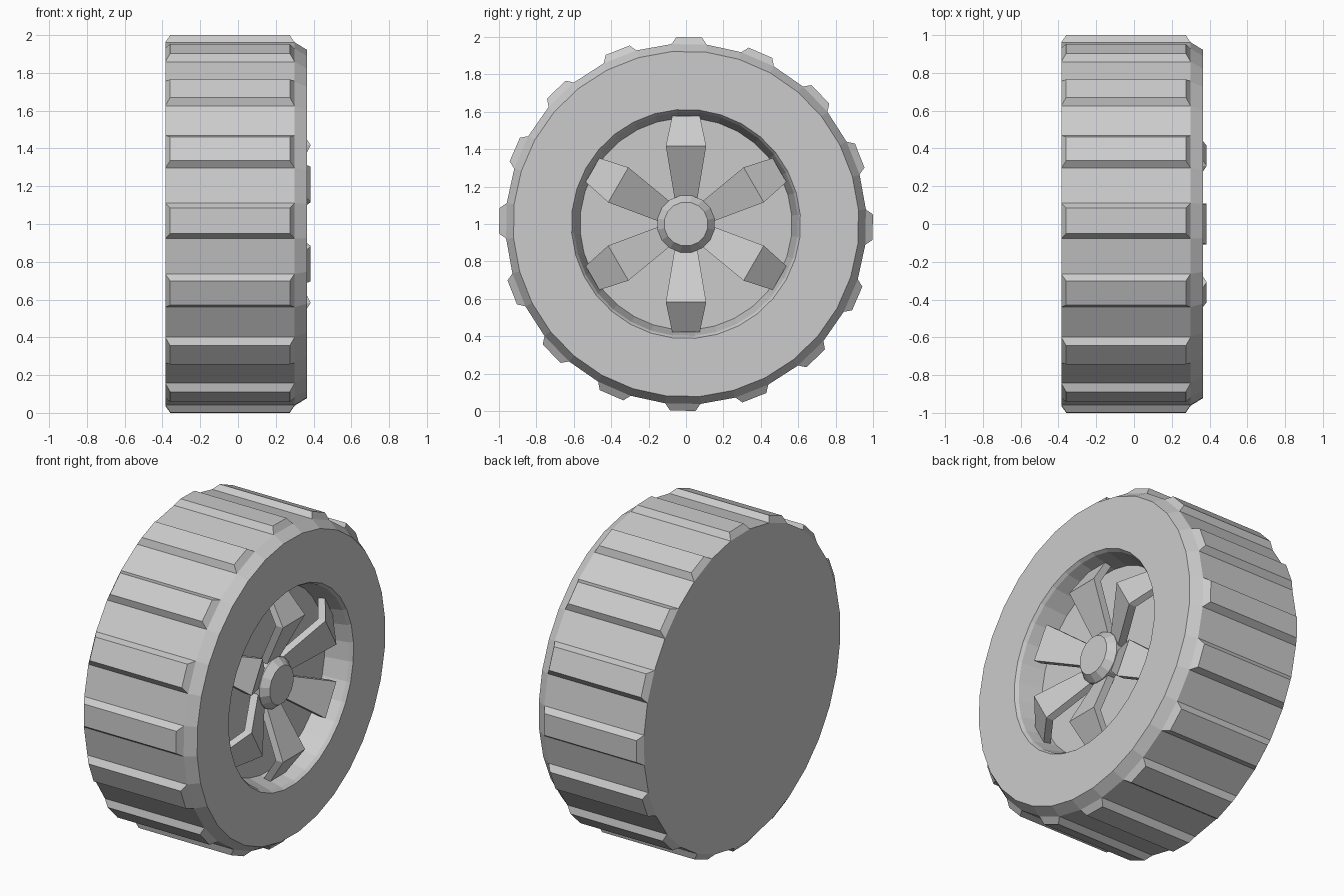
import bpy, bmesh
from math import sin, cos, pi, radians
from mathutils import Matrix

if "Cube" in bpy.data.objects:
    bpy.data.objects.remove(bpy.data.objects["Cube"])

CENTRE_Z = 1.0


def finish(bm, name):
    bmesh.ops.recalc_face_normals(bm, faces=bm.faces)
    mesh = bpy.data.meshes.new(name)
    bm.to_mesh(mesh)
    bm.free()
    obj = bpy.data.objects.new(name, mesh)
    obj.location.z = CENTRE_Z
    bpy.context.collection.objects.link(obj)
    return obj


def lathe(profile, sides, offset):
    """Closed solid turned around x from (x, radius) points; returns bands of side faces."""
    bm = bmesh.new()
    rings = []
    for x, r in profile:
        rings.append([bm.verts.new((x, r * cos(offset + 2 * pi * i / sides),
                                    r * sin(offset + 2 * pi * i / sides)))
                      for i in range(sides)])
    bands = []
    for a, b in zip(rings, rings[1:]):
        bands.append([bm.faces.new((a[i], a[(i + 1) % sides], b[(i + 1) % sides], b[i]))
                      for i in range(sides)])
    bm.faces.new(rings[0])
    bm.faces.new(rings[-1])
    bmesh.ops.recalc_face_normals(bm, faces=bm.faces)
    return bm, bands


# Tyre with recessed rim; every second outer facet is raised as a tread block
SIDES = 32
start = radians(-1.0) - pi / SIDES
bm, bands = lathe([(-0.385, 0.965), (0.30, 0.965), (0.365, 0.925),
                   (0.365, 0.613), (0.345, 0.60), (0.20, 0.567)], SIDES, start)
bmesh.ops.inset_individual(bm, faces=bands[0][::2], thickness=0.026,
                           depth=0.038, use_even_offset=True)
finish(bm, "tyre")

# Hub cap with chamfered front
bm, _ = lathe([(0.19, 0.155), (0.255, 0.155), (0.30, 0.118)], 16, pi / 16)
finish(bm, "hub_cap")

# Spokes: bent plates that peak outward at the fold; (radius, half width, front x)
SECTION = [(0.13, 0.06, 0.24), (0.418, 0.108, 0.385), (0.577, 0.074, 0.275)]
THICK = 0.05
for k in range(6):
    bm = bmesh.new()
    rows = []
    for r, w, x in SECTION:
        rows.append([bm.verts.new(p) for p in ((x, -w, r), (x, w, r),
                                               (x - THICK, w, r), (x - THICK, -w, r))])
    for a, b in zip(rows, rows[1:]):
        for i in range(4):
            j = (i + 1) % 4
            bm.faces.new((a[i], a[j], b[j], b[i]))
    bm.faces.new(rows[0])
    bm.faces.new(rows[-1])
    bmesh.ops.transform(bm, matrix=Matrix.Rotation(k * pi / 3, 4, 'X'), verts=bm.verts)
    finish(bm, f"spoke_{k + 1}")
